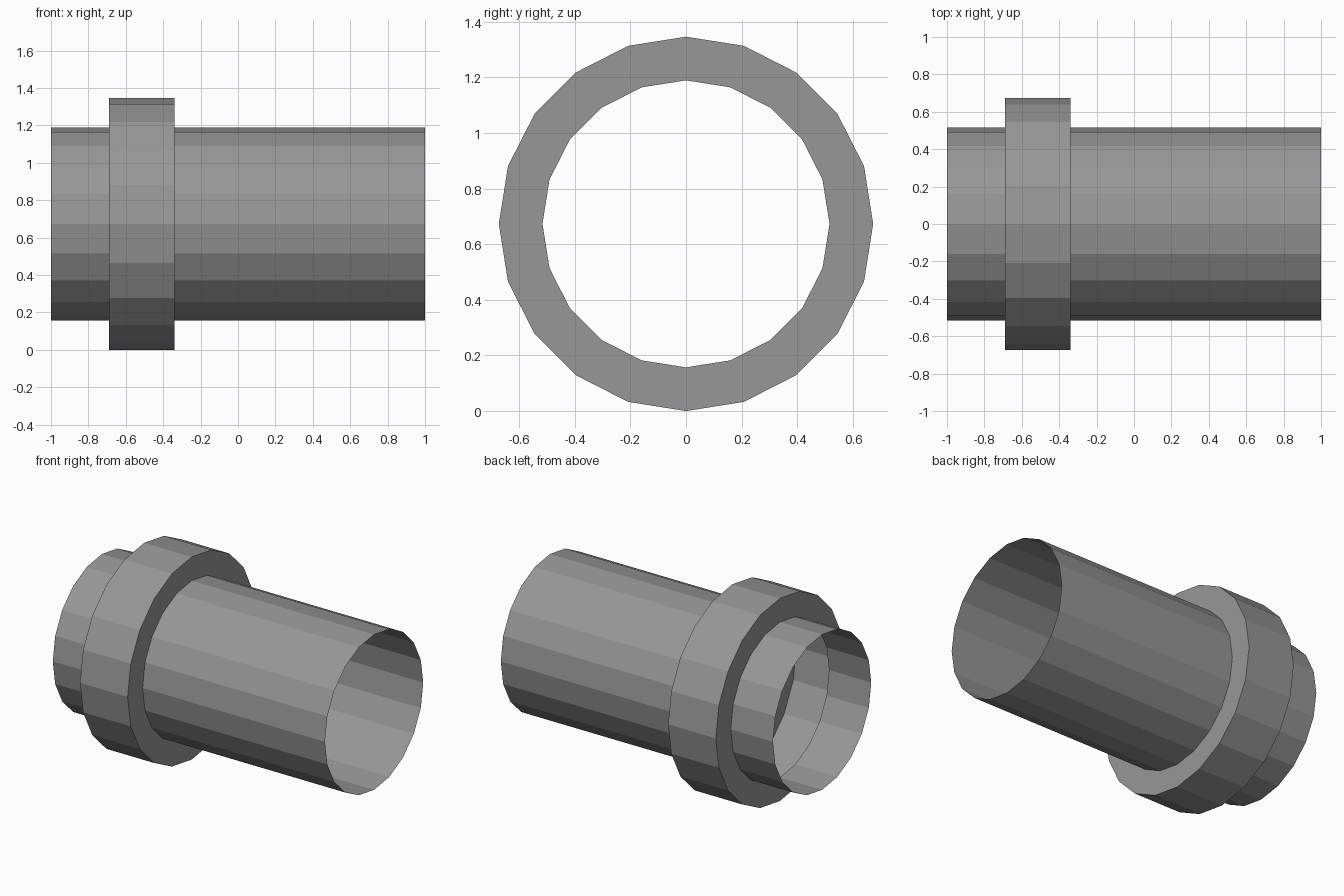
import bpy, bmesh
from math import sin, cos, tau

if "Cube" in bpy.data.objects:
    bpy.data.objects.remove(bpy.data.objects["Cube"])

SIDES = 20
R_PIPE, R_COLLAR = 0.516, 0.673

# Thin open sleeve with a hollow collar: (x, radius) profile spun about the x axis
profile = [(-1.0, R_PIPE), (-0.69, R_PIPE), (-0.69, R_COLLAR),
           (-0.34, R_COLLAR), (-0.34, R_PIPE), (1.0, R_PIPE)]

bm = bmesh.new()
rings = [[bm.verts.new((x, r * cos(tau * i / SIDES), R_COLLAR + r * sin(tau * i / SIDES)))
          for i in range(SIDES)] for x, r in profile]

# Flat faces between neighbouring rings, facing outward; both ends stay open
for a, b in zip(rings, rings[1:]):
    for i in range(SIDES):
        j = (i + 1) % SIDES
        bm.faces.new((a[i], a[j], b[j], b[i]))

mesh = bpy.data.meshes.new("collared_sleeve")
bm.to_mesh(mesh)
bm.free()

# Dark grey finish
grey = bpy.data.materials.new("dark_grey")
grey.diffuse_color = (0.31, 0.31, 0.31, 1)
grey.use_nodes = True
grey.node_tree.nodes["Principled BSDF"].inputs["Base Color"].default_value = grey.diffuse_color
mesh.materials.append(grey)
bpy.context.collection.objects.link(bpy.data.objects.new("collared_sleeve", mesh))
